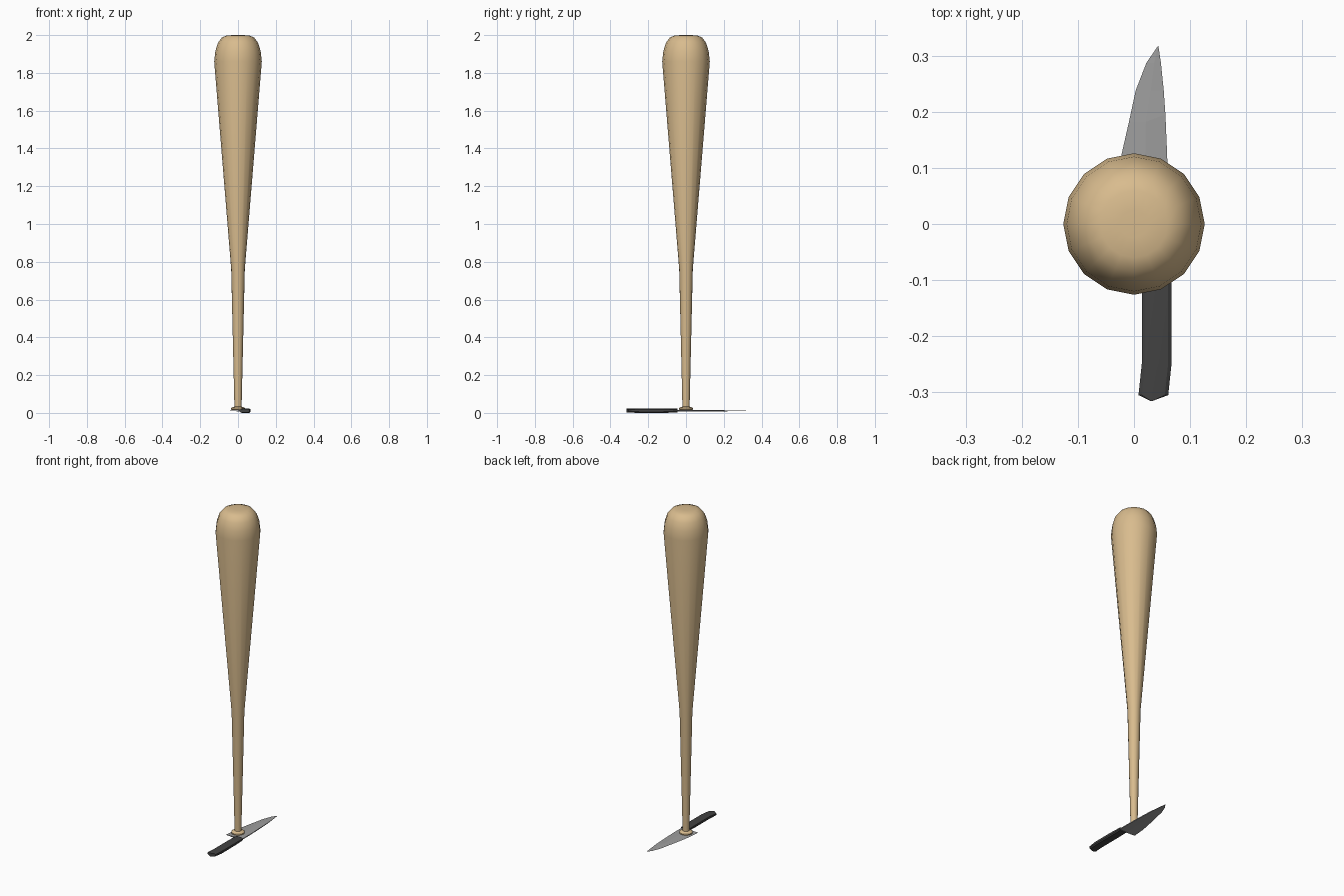
import bpy, bmesh, math

cube = bpy.data.objects.get("Cube")
if cube:
    bpy.data.objects.remove(cube)


def material(name, color):
    mat = bpy.data.materials.new(name)
    mat.use_nodes = True
    mat.diffuse_color = (*color, 1)
    mat.node_tree.nodes["Principled BSDF"].inputs["Base Color"].default_value = (*color, 1)
    return mat


wood = material("light wood", (0.69, 0.50, 0.27))
steel = material("grey steel", (0.34, 0.34, 0.34))
grip_black = material("dark grip", (0.055, 0.055, 0.055))


def loft(name, rings, mat, smooth=None):
    """Skin closed rings of equal length and cap both ends."""
    bm = bmesh.new()
    loops = [[bm.verts.new(p) for p in ring] for ring in rings]
    for a, b in zip(loops, loops[1:]):
        for i in range(len(a)):
            j = (i + 1) % len(a)
            bm.faces.new((a[i], a[j], b[j], b[i]))
    bm.faces.new(loops[0])
    bm.faces.new(loops[-1])
    bmesh.ops.recalc_face_normals(bm, faces=bm.faces)
    mesh = bpy.data.meshes.new(name)
    bm.to_mesh(mesh)
    bm.free()
    mesh.materials.append(mat)
    obj = bpy.data.objects.new(name, mesh)
    bpy.context.collection.objects.link(obj)
    if smooth:
        bpy.ops.object.select_all(action='DESELECT')
        obj.select_set(True)
        bpy.context.view_layer.objects.active = obj
        bpy.ops.object.shade_smooth_by_angle(angle=math.radians(smooth))
    return obj


# Bat: turned profile of (radius, height), knob at the bottom
SIDES = 16
profile = [(0.030, 0.014), (0.037, 0.018), (0.037, 0.025), (0.030, 0.030),
           (0.019, 0.033), (0.036, 0.76), (0.126, 1.86), (0.120, 1.915),
           (0.106, 1.96), (0.085, 1.988), (0.060, 1.998), (0.025, 2.0)]
loft("bat", [[(r * math.sin(math.tau * i / SIDES), r * math.cos(math.tau * i / SIDES), z)
              for i in range(SIDES)] for r, z in profile], wood, 50)

# Blade: stations of (y, cutting edge, ridge, spine, y shift of spine, half thickness)
MID = 0.011
stations = [(-0.050, -0.047, 0.018, 0.062, 0, 0.004),
            (0.030, -0.040, 0.019, 0.062, 0, 0.004),
            (0.125, -0.022, 0.020, 0.059, 0, 0.004),
            (0.182, -0.009, 0.021, 0.056, 0.013, 0.004),
            (0.238, 0.003, 0.030, 0.053, 0, 0.0015),
            (0.287, 0.022, 0.036, 0.048, 0, 0.001),
            (0.317, 0.0425, 0.043, 0.0435, 0, 0.0005)]
loft("knife_blade", [[(e, y, MID), (m, y, MID + t), (s, y + d, MID + t * 0.6),
                      (s, y + d, MID - t * 0.6), (m, y, MID - t)]
                     for y, e, m, s, d, t in stations], steel)


# Handle: chamfered section swept along y, with a slanted butt
def grip_section(y, left, ridge, right, low, high, point=0):
    bevel = 0.006
    return [(left, y, low + bevel), (left, y, high - bevel), (left + bevel, y, high - 0.002),
            (ridge, y - point, high), (right - bevel, y, high - 0.002),
            (right, y, high - bevel), (right, y, low + bevel),
            (right - bevel, y, low), (ridge, y - point, low), (left + bevel, y, low)]


loft("knife_handle", [grip_section(-0.045, 0.014, 0.036, 0.066, 0.002, 0.022),
                      grip_section(-0.120, 0.014, 0.036, 0.067, 0.000, 0.024),
                      grip_section(-0.248, 0.014, 0.036, 0.067, 0.000, 0.024),
                      grip_section(-0.305, 0.008, 0.031, 0.061, 0.002, 0.022, 0.011)],
     grip_black, 25)
